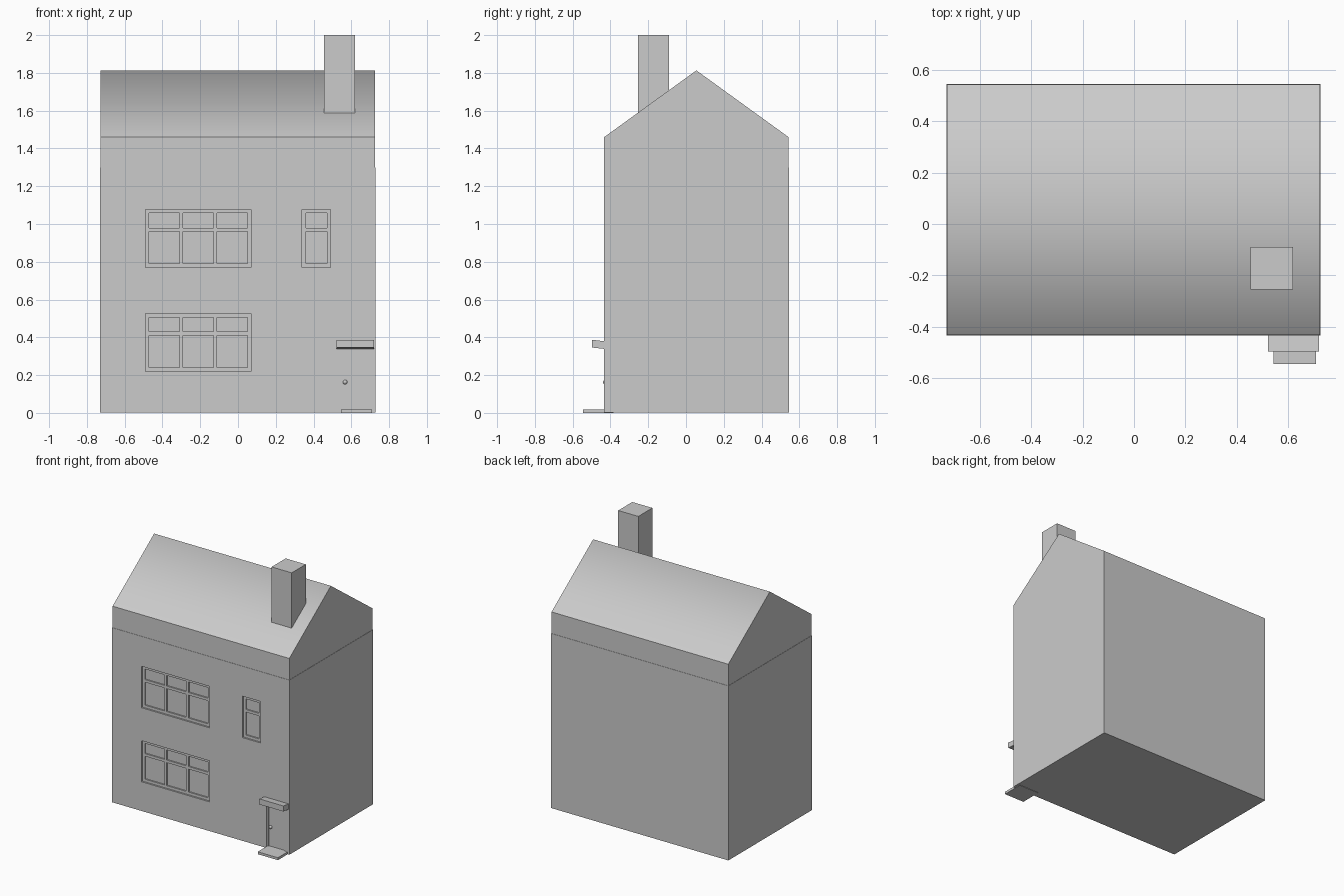
import bpy, bmesh

if "Cube" in bpy.data.objects:
    bpy.data.objects.remove(bpy.data.objects["Cube"])

X0, X1 = -0.728, 0.725
Y0, Y1 = -0.433, 0.543
EAVE, RIDGE, WALL = 1.46, 1.813, 1.30


def make_object(name, bm):
    bmesh.ops.recalc_face_normals(bm, faces=bm.faces)
    mesh = bpy.data.meshes.new(name)
    bm.to_mesh(mesh)
    bm.free()
    obj = bpy.data.objects.new(name, mesh)
    bpy.context.collection.objects.link(obj)
    return obj


def boxes(name, specs):
    """One object from boxes given as (x0, x1, y0, y1, z0, z1)."""
    bm = bmesh.new()
    for x0, x1, y0, y1, z0, z1 in specs:
        for v in bmesh.ops.create_cube(bm, size=1)['verts']:
            v.co = (x1 if v.co.x > 0 else x0,
                    y1 if v.co.y > 0 else y0,
                    z1 if v.co.z > 0 else z0)
    return make_object(name, bm)


def prism(name, profile, x0, x1):
    """Extrude a (y, z) profile along x."""
    bm = bmesh.new()
    face = bm.faces.new([bm.verts.new((x0, y, z)) for y, z in profile])
    ext = bmesh.ops.extrude_face_region(bm, geom=[face])['geom']
    for v in ext:
        if isinstance(v, bmesh.types.BMVert):
            v.co.x = x1
    return make_object(name, bm)


# Walls, a hair larger than the roof block
walls = boxes("walls", [(X0 - 0.002, X1 + 0.002, Y0 - 0.002, Y1 + 0.002, 0.003, WALL)])

# Roof block with softly shaded slopes and sharp eaves
MID = (Y0 + Y1) / 2
roof = prism("roof", [(Y0, WALL), (Y1, WALL), (Y1, EAVE), (MID, RIDGE), (Y0, EAVE)], X0, X1)
for poly in roof.data.polygons:
    poly.use_smooth = poly.normal.z > 0.3
sharp = roof.data.attributes.new("sharp_edge", 'BOOLEAN', 'EDGE')
for edge in roof.data.edges:
    on_ridge = all(roof.data.vertices[i].co.z > EAVE + 0.1 for i in edge.vertices)
    sharp.data[edge.index].value = not on_ridge

# Chimney
boxes("chimney", [(0.455, 0.62, -0.255, -0.09, 1.57, 2.0)])

# Window and door recesses cut from the front wall
F = Y0 - 0.002
windows = {"upper_left_window": (-0.49, 0.07, 0.77, 1.078, 3),
           "lower_left_window": (-0.49, 0.07, 0.22, 0.525, 3),
           "upper_right_window": (0.34, 0.49, 0.77, 1.078, 1)}
door = (0.54, 0.697, 0.018, 0.345)
cuts = [(a, b, F - 0.05, F + 0.022, c, d) for a, b, c, d, _ in windows.values()]
cuts.append((door[0], door[1], F - 0.05, F + 0.012, door[2], door[3]))
cutter = boxes("recess_cutter", cuts)
cutter.hide_render = True
cutter.hide_viewport = False
cutter.display_type = 'WIRE'
cut = walls.modifiers.new("recesses", 'BOOLEAN')
cut.operation = 'DIFFERENCE'
cut.solver = 'EXACT'
cut.object = cutter

# Window frames: border, mullions and a transom
T = 0.02
for name, (a, b, c, d, cols) in windows.items():
    y0, y1 = F + 0.012, F + 0.024
    w = (b - a - T) / cols
    bars = [(a + i * w, a + i * w + T, y0, y1, c, d) for i in range(cols + 1)]
    for z in (c, c + 0.19, d - T):
        bars += [(a + i * w + T, a + (i + 1) * w, y0, y1, z, z + T) for i in range(cols)]
    boxes(name + "_frame", bars)

# Door jambs and knob
boxes("door_jambs", [(door[0], door[0] + 0.012, F + 0.005, F + 0.014, door[2], door[3]),
                     (door[1] - 0.012, door[1], F + 0.005, F + 0.014, door[2], door[3])])
bpy.ops.mesh.primitive_uv_sphere_add(segments=16, ring_count=8, radius=0.012,
                                     location=(0.567, F + 0.007, 0.163))
knob = bpy.context.object
knob.name = "door_knob"
bpy.ops.object.shade_smooth()

# Tilted canopy and front step
prism("door_canopy", [(F + 0.01, 0.338), (-0.497, 0.346), (-0.497, 0.387), (F + 0.01, 0.378)],
      0.522, 0.721)
boxes("door_step", [(0.544, 0.71, -0.545, -0.385, 0.0, 0.018)])
